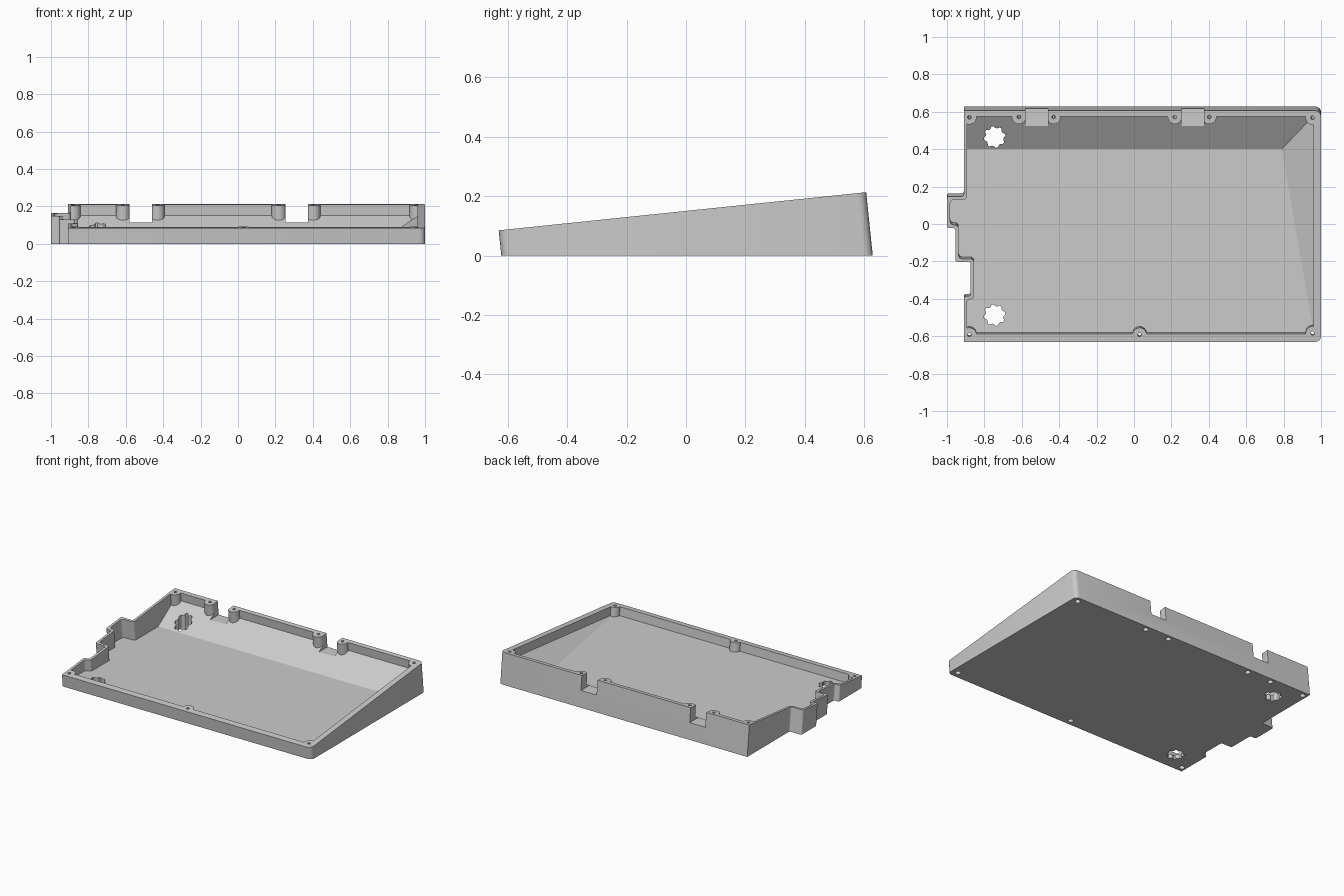
import bpy, bmesh
from math import cos, sin, pi, tan
from mathutils import Vector

cube = bpy.data.objects.get("Cube")
if cube:
    bpy.data.objects.remove(cube, do_unlink=True)

SLOPE = 0.1037     # rise of the rim plane from front to back
MID = 0.150        # rim height at y = 0
FLOOR = 0.03

grey = bpy.data.materials.new("plain_grey")
grey.use_nodes = True
grey.diffuse_color = (0.6, 0.6, 0.6, 1)
grey.node_tree.nodes["Principled BSDF"].inputs["Base Color"].default_value = (0.6, 0.6, 0.6, 1)


def rounded(corners, steps=4):
    """Round each (x, y, radius) corner of an outline."""
    out = []
    for i, (x, y, r) in enumerate(corners):
        p = Vector((x, y))
        if r == 0:
            out.append(p)
            continue
        a = (Vector(corners[i - 1][:2]) - p).normalized()
        b = (Vector(corners[(i + 1) % len(corners)][:2]) - p).normalized()
        for s in range(steps + 1):
            t = s / steps * pi / 2
            out.append(p + a * r * (1 - sin(t)) + b * r * (1 - cos(t)))
    return out


def circle(x, y, r, n=20):
    return [Vector((x + r * cos(2 * pi * i / n), y + r * sin(2 * pi * i / n))) for i in range(n)]


def prism(name, outline, bottom=0.0, raised=0.1, lean=SLOPE, top=None):
    """Extrude an outline square to the tilted rim plane, down to a level bottom."""
    bm = bmesh.new()
    rings = ([], [])
    for x, y in outline:
        rim = MID + SLOPE * y
        upper = rim + raised if top is None else top
        for ring, z in zip(rings, (bottom, upper)):
            ring.append(bm.verts.new((x, y + lean * (rim - z), z)))
    low, high = rings
    bm.faces.new(low[::-1])
    bm.faces.new(high)
    n = len(low)
    for i in range(n):
        j = (i + 1) % n
        bm.faces.new((low[i], low[j], high[j], high[i]))
    bmesh.ops.recalc_face_normals(bm, faces=bm.faces)
    mesh = bpy.data.meshes.new(name)
    bm.to_mesh(mesh)
    bm.free()
    mesh.materials.append(grey)
    obj = bpy.data.objects.new(name, mesh)
    bpy.context.collection.objects.link(obj)
    return obj


def cut(target, cutter):
    """Subtract a cutter, then discard it."""
    mod = target.modifiers.new("cut", 'BOOLEAN')
    mod.operation, mod.solver, mod.object = 'DIFFERENCE', 'EXACT', cutter
    bpy.ops.object.select_all(action='DESELECT')
    bpy.context.view_layer.objects.active = target
    target.select_set(True)
    bpy.ops.object.modifier_apply(modifier=mod.name)
    bpy.data.objects.remove(cutter, do_unlink=True)


def trim_below(obj, a, b, c):
    """Cut off what lies under the plane through three points and close it."""
    a, b, c = Vector(a), Vector(b), Vector(c)
    normal = (b - a).cross(c - a).normalized()
    if normal.z < 0:
        normal = -normal
    bm = bmesh.new()
    bm.from_mesh(obj.data)
    res = bmesh.ops.bisect_plane(bm, geom=bm.verts[:] + bm.edges[:] + bm.faces[:],
                                 plane_co=a, plane_no=normal, clear_inner=True, dist=1e-5)
    rim = [e for e in bm.edges if e.is_boundary]
    bmesh.ops.holes_fill(bm, edges=rim, sides=0)
    bmesh.ops.recalc_face_normals(bm, faces=bm.faces)
    bm.to_mesh(obj.data)
    bm.free()


# Outer wedge with the stepped left side
s = 0.012
outer = [(-0.91, -0.63, 0), (1, -0.63, 0.03), (1, 0.606, 0.03), (-0.91, 0.606, 0),
         (-0.91, 0.147, s), (-1, 0.147, s), (-1, -0.022, s), (-0.955, -0.022, s),
         (-0.955, -0.203, s), (-0.873, -0.203, s), (-0.873, -0.386, s), (-0.91, -0.386, s)]
case = prism("wedge_case", rounded(outer), raised=0)

# Cavity, with sloping floor along the back and the left-hand end
r = 0.02
inner = [(-0.893, -0.587, r), (0.96, -0.587, r), (0.96, 0.575, r), (-0.893, 0.575, r),
         (-0.893, 0.13, r), (-0.983, 0.13, r), (-0.983, -0.005, r), (-0.938, -0.005, r),
         (-0.938, -0.186, r), (-0.855, -0.186, r), (-0.855, -0.402, r), (-0.893, -0.402, r)]
cavity = prism("cavity_cutter", rounded(inner), bottom=FLOOR)
trim_below(cavity, (0, 0.4, FLOOR), (1, 0.4, FLOOR), (0, 0.578, 0.15))
trim_below(cavity, (0.96, -0.58, FLOOR), (0.79, 0.4, FLOOR), (0.96, 0.578, 0.15))

# Screw bosses stay standing in the cavity
screws = [(-0.88, 0.57), (-0.615, 0.572), (-0.43, 0.572), (0.218, 0.572), (0.403, 0.572),
          (0.955, 0.568), (-0.88, -0.592), (0.03, -0.592), (0.955, -0.585)]
for x, y in screws:
    cut(cavity, prism("boss", circle(x, y, 0.038), bottom=-0.1, raised=0.2))
cut(case, cavity)

# Notches in the back wall
for x in (-0.52, 0.315):
    w = 0.06
    box = [(x - w, 0.48), (x + w, 0.48), (x + w, 0.75), (x - w, 0.75)]
    cut(case, prism("notch_cutter", box, bottom=0.113))

# Screw holes with counterbores underneath
for x, y in screws:
    cut(case, prism("screw_hole", circle(x, y, 0.01, 12), bottom=-0.05))
    cut(case, prism("counterbore", circle(x, y, 0.018, 16), bottom=-0.05, top=0.025))

# Toothed foot holes through the floor
for y in (0.465, -0.487):
    teeth = []
    for i in range(32):
        rad = 0.058 if i % 4 < 2 else 0.048
        t = 2 * pi * (i + 0.5) / 32
        teeth.append(Vector((-0.745 + rad * cos(t), y + rad * sin(t))))
    cut(case, prism("foot_hole", teeth, bottom=-0.05, lean=0))

bpy.ops.object.select_all(action='DESELECT')
case.select_set(True)
bpy.context.view_layer.objects.active = case
bpy.ops.object.shade_smooth_by_angle(angle=pi / 6)
